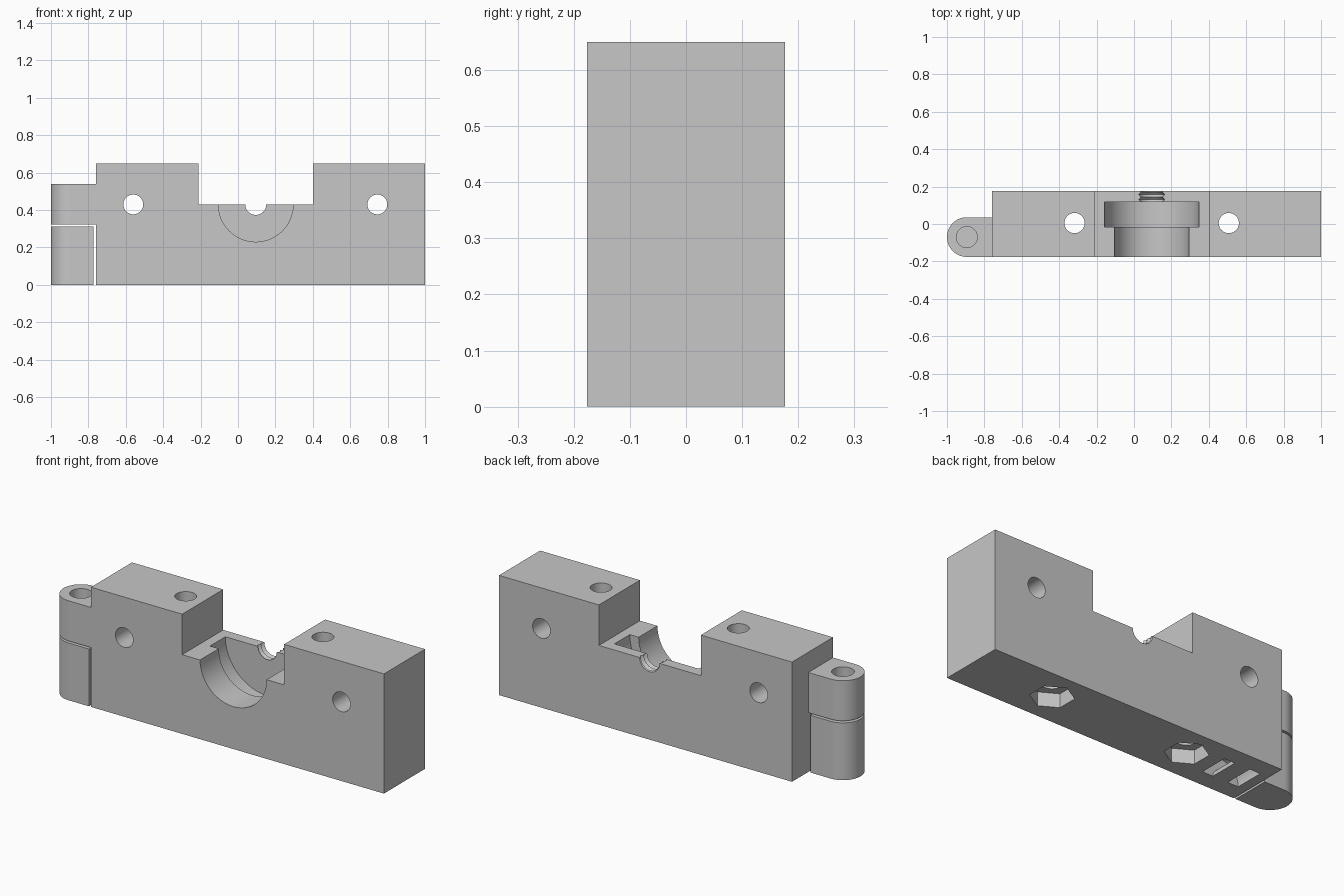
import bpy, bmesh, math
from mathutils import Matrix

if "Cube" in bpy.data.objects:
    bpy.data.objects.remove(bpy.data.objects["Cube"], do_unlink=True)

FRONT, BACK = -0.176, 0.176
BORE_X, BORE_Z = 0.095, 0.43

grey = bpy.data.materials.new("plain grey")
grey.use_nodes = True
grey.diffuse_color = (0.57, 0.57, 0.57, 1)
grey.node_tree.nodes["Principled BSDF"].inputs["Base Color"].default_value = (0.57, 0.57, 0.57, 1)


def finish(name, bm):
    bmesh.ops.recalc_face_normals(bm, faces=bm.faces)
    mesh = bpy.data.meshes.new(name)
    bm.to_mesh(mesh)
    bm.free()
    mesh.materials.append(grey)
    obj = bpy.data.objects.new(name, mesh)
    bpy.context.collection.objects.link(obj)
    return obj


def extrude(name, points, axis, lo, hi):
    """Extrude a 2D outline along y (points are x, z) or z (points are x, y)."""
    bm = bmesh.new()
    place = (lambda a, b: (a, lo, b)) if axis == "y" else (lambda a, b: (a, b, lo))
    face = bm.faces.new([bm.verts.new(place(a, b)) for a, b in points])
    new = bmesh.ops.extrude_face_region(bm, geom=[face])["geom"]
    move = (0, hi - lo, 0) if axis == "y" else (0, 0, hi - lo)
    bmesh.ops.translate(bm, vec=move, verts=[v for v in new if isinstance(v, bmesh.types.BMVert)])
    return finish(name, bm)


def arc(cx, cy, r, start, end, n):
    angles = [math.radians(start + (end - start) * i / n) for i in range(n + 1)]
    return [(cx + r * math.cos(a), cy + r * math.sin(a)) for a in angles]


def circle(cx, cy, r, n=48, start=0):
    return arc(cx, cy, r, start, start + 360, n)[:-1]


def lathe(name, profile, n=48):
    """Closed solid turned about the bore axis; profile is (radius, y)."""
    bm = bmesh.new()
    rings = [[bm.verts.new((BORE_X + a, y, BORE_Z + b)) for a, b in circle(0, 0, r, n)]
             for r, y in profile]
    for p, q in zip(rings, rings[1:]):
        for i in range(n):
            j = (i + 1) % n
            bm.faces.new((p[i], p[j], q[j], q[i]))
    bm.faces.new(rings[0])
    bm.faces.new(rings[-1])
    return finish(name, bm)


def boolean(target, tool, operation="DIFFERENCE"):
    mod = target.modifiers.new("bool", "BOOLEAN")
    mod.operation, mod.solver, mod.object = operation, "EXACT", tool
    bpy.context.view_layer.objects.active = target
    bpy.ops.object.modifier_apply(modifier=mod.name)
    bpy.data.objects.remove(tool, do_unlink=True)


def knuckle(name, inner_x, lo, hi):
    r = 0.106
    outline = arc(-1 + r, FRONT + r, r, 90, 270, 32)
    return extrude(name, outline + [(inner_x, FRONT), (inner_x, FRONT + 2 * r)], "z", lo, hi)


# Clamp body with a raised shoulder either side of the notch
body = extrude("clamp_body", [
    (-0.76, 0), (1, 0), (1, 0.65), (0.4, 0.65), (0.4, BORE_Z),
    (-0.212, BORE_Z), (-0.212, 0.65), (-0.76, 0.65)], "y", FRONT, BACK)

# Upper hinge knuckle belongs to the body
boolean(body, knuckle("upper_knuckle", -0.7, 0.322, 0.54), "UNION")

# Stepped bore with a ridged neck at the back
neck = [(0.056 + 0.013 * (i % 2), 0.09 + 0.0135 * i) for i in range(9)]
boolean(body, lathe("bore", [(0.2, FRONT - 0.1), (0.2, 0)]))
boolean(body, lathe("wide_pocket", [(0.253, -0.015), (0.253, 0.117)]))
boolean(body, lathe("neck", neck))

# Cross holes, bolt holes and hexagonal nut recesses
for x in (-0.56, 0.745):
    boolean(body, extrude("cross_hole", circle(x, 0.43, 0.053), "y", -0.3, 0.3))
for x in (-0.318, 0.507):
    boolean(body, extrude("bolt_hole", circle(x, 0.005, 0.054), "z", -0.1, 0.8))
    boolean(body, extrude("nut_recess", circle(x, 0.005, 0.108, 6, 30), "z", -0.1, 0.075))

# Curved tie channel opening as two slots underneath
channel = arc(-0.597, 0, 0.11, 0, 180, 24) + arc(-0.597, 0, 0.046, 180, 0, 24)
channel = [(x, z if z > 0.001 else -0.02) for x, z in channel]
boolean(body, extrude("tie_channel", channel, "y", -0.08, 0.08))

# Loose lower knuckle and the hinge pin hole through both
lower = knuckle("lower_knuckle", -0.772, 0, 0.311)
for part in (body, lower):
    boolean(part, extrude("pin_hole", circle(-0.894, -0.07, 0.056), "z", 0.1, 0.7))

for part in (body, lower):
    bpy.ops.object.select_all(action="DESELECT")
    part.select_set(True)
    bpy.context.view_layer.objects.active = part
    bpy.ops.object.shade_smooth_by_angle(angle=math.radians(30))
